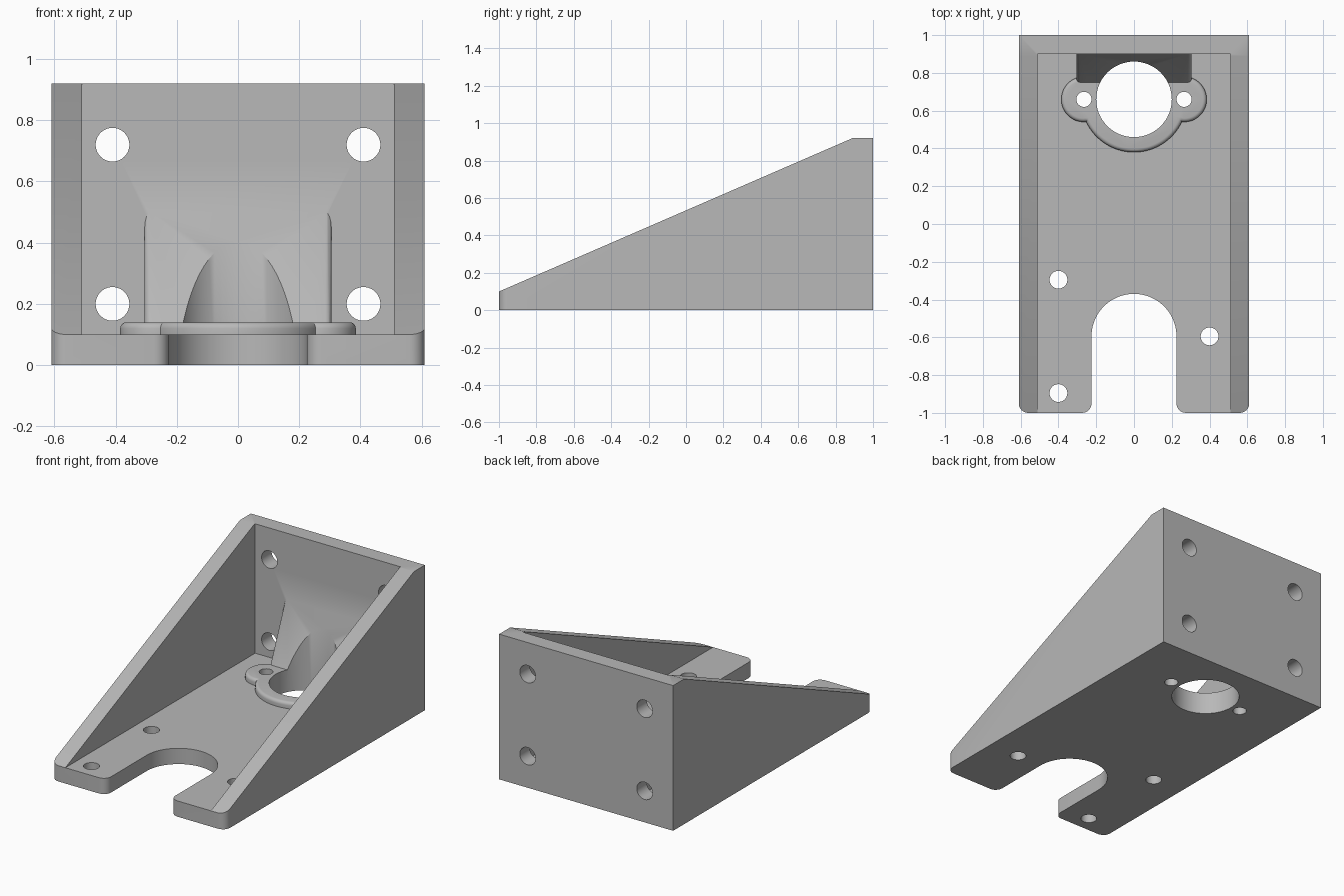
import bpy, bmesh, math
from mathutils import Vector

if "Cube" in bpy.data.objects:
    bpy.data.objects.remove(bpy.data.objects["Cube"])

grey = bpy.data.materials.new("light grey")
grey.diffuse_color = (0.48, 0.48, 0.48, 1)
grey.use_nodes = True
grey.node_tree.nodes["Principled BSDF"].inputs["Base Color"].default_value = grey.diffuse_color


def prism(name, outline, lo, hi, axis):
    """Extrude a 2D outline along z (x, y points), x (y, z) or y (x, z)."""
    place = {"z": lambda p, h: (p[0], p[1], h),
             "x": lambda p, h: (h, p[0], p[1]),
             "y": lambda p, h: (p[0], h, p[1])}[axis]
    bm = bmesh.new()
    face = bm.faces.new([bm.verts.new(place(p, lo)) for p in outline])
    new = bmesh.ops.extrude_face_region(bm, geom=[face])["geom"]
    offset = Vector(place((0, 0), hi - lo))
    bmesh.ops.translate(bm, vec=offset, verts=[v for v in new if isinstance(v, bmesh.types.BMVert)])
    bmesh.ops.recalc_face_normals(bm, faces=bm.faces)
    mesh = bpy.data.meshes.new(name)
    bm.to_mesh(mesh)
    bm.free()
    mesh.materials.append(grey)
    obj = bpy.data.objects.new(name, mesh)
    bpy.context.collection.objects.link(obj)
    return obj


def arc(cx, cy, r, start, end, n):
    return [(cx + r * math.cos(math.radians(start + (end - start) * i / n)),
             cy + r * math.sin(math.radians(start + (end - start) * i / n))) for i in range(n + 1)]


def circle(cx, cy, r, n=64):
    return arc(cx, cy, r, 0, 360, n)[:-1]


def apply(obj, mod):
    bpy.context.view_layer.objects.active = obj
    bpy.ops.object.modifier_apply(modifier=mod.name)


def combine(obj, tool, operation):
    mod = obj.modifiers.new("combine", "BOOLEAN")
    mod.operation, mod.solver, mod.object = operation, "EXACT", tool
    apply(obj, mod)
    bpy.data.objects.remove(tool)


def round_edges(obj, width, test):
    """Round the edges whose two end points satisfy the test."""
    bm = bmesh.new()
    bm.from_mesh(obj.data)
    edges = [e for e in bm.edges if test(e.verts[0].co, e.verts[1].co)]
    bmesh.ops.bevel(bm, geom=edges, offset=width, segments=4, profile=0.5, affect="EDGES")
    bm.to_mesh(obj.data)
    bm.free()


# Dimensions
W, WALL, BASE, H = 0.61, 0.10, 0.10, 0.92
SLOT, R = 0.225, 0.05
BORE_Y = 0.66

# Bracket: sloped side profile trimmed to a rounded plan with an open slot
bracket = prism("bracket", [(-1, 0), (1, 0), (1, H), (0.89, H), (-1, BASE)], -W, W, "x")
plan = [(-W, 1)]
plan += arc(-W + R, -1 + R, R, 180, 270, 6) + arc(-SLOT - R, -1 + R, R, 270, 360, 6)
plan += arc(0, -0.595, SLOT, 180, 0, 40)
plan += arc(SLOT + R, -1 + R, R, 180, 270, 6) + arc(W - R, -1 + R, R, 270, 360, 6)
plan += [(W, 1)]
# Plan reaches past the back so the rear face stays flat
plan = [(x * (1.1 if y == 1 else 1), 1.1 if y == 1 else y) for x, y in plan]
plan[0], plan[-1] = (-W, 1.1), (W, 1.1)
combine(bracket, prism("plan_trim", plan, -0.2, 1.2, "z"), "INTERSECT")

# Open space between the side walls, in front of the back wall
inner = W - WALL
combine(bracket, prism("cavity", [(-inner, -1.2), (inner, -1.2), (inner, 0.9), (-inner, 0.9)],
                       BASE, 1.3, "z"), "DIFFERENCE")

# Sloped support block against the back wall, with softened side edges
block = prism("support_block", [(0.733, 0.1), (0.733, 0.05), (0.95, 0.05), (0.95, 0.5), (0.9, 0.5)],
              -0.305, 0.305, "x")
round_edges(block, 0.02, lambda a, b: abs(a.x - b.x) < 1e-4 and max(a.y, b.y) < 0.91
            and abs(a.z - b.z) > 0.2)
combine(bracket, block, "UNION")

# Raised collar and its two ears, with rounded upper rims
for x, r in ((0, 0.28), (-0.265, 0.12), (0.265, 0.12)):
    collar = prism("collar", circle(x, BORE_Y, r, 96 if x == 0 else 64), 0.05, 0.14, "z")
    round_edges(collar, 0.02, lambda a, b: min(a.z, b.z) > 0.13)
    # Keep the collar inside the back wall
    keep = prism("keep", [(-1, 0), (1, 0), (1, 0.95), (-1, 0.95)], -1, 1, "z")
    combine(collar, keep, "INTERSECT")
    combine(bracket, collar, "UNION")

# Main bore, ear holes and base plate holes
for x, y, r in ((0, BORE_Y, 0.2), (-0.265, BORE_Y, 0.04), (0.265, BORE_Y, 0.04),
                (-0.4, -0.295, 0.047), (-0.4, -0.895, 0.047), (0.4, -0.595, 0.047)):
    combine(bracket, prism("hole", circle(x, y, r), -0.2, 1.2, "z"), "DIFFERENCE")

# Back wall mounting holes
for x in (-0.41, 0.41):
    for z in (0.2, 0.72):
        combine(bracket, prism("wall_hole", circle(x, z, 0.055), 0.8, 1.2, "y"), "DIFFERENCE")

bpy.ops.object.select_all(action="DESELECT")
bracket.select_set(True)
bpy.context.view_layer.objects.active = bracket
bpy.ops.object.shade_smooth_by_angle(angle=math.radians(30))
